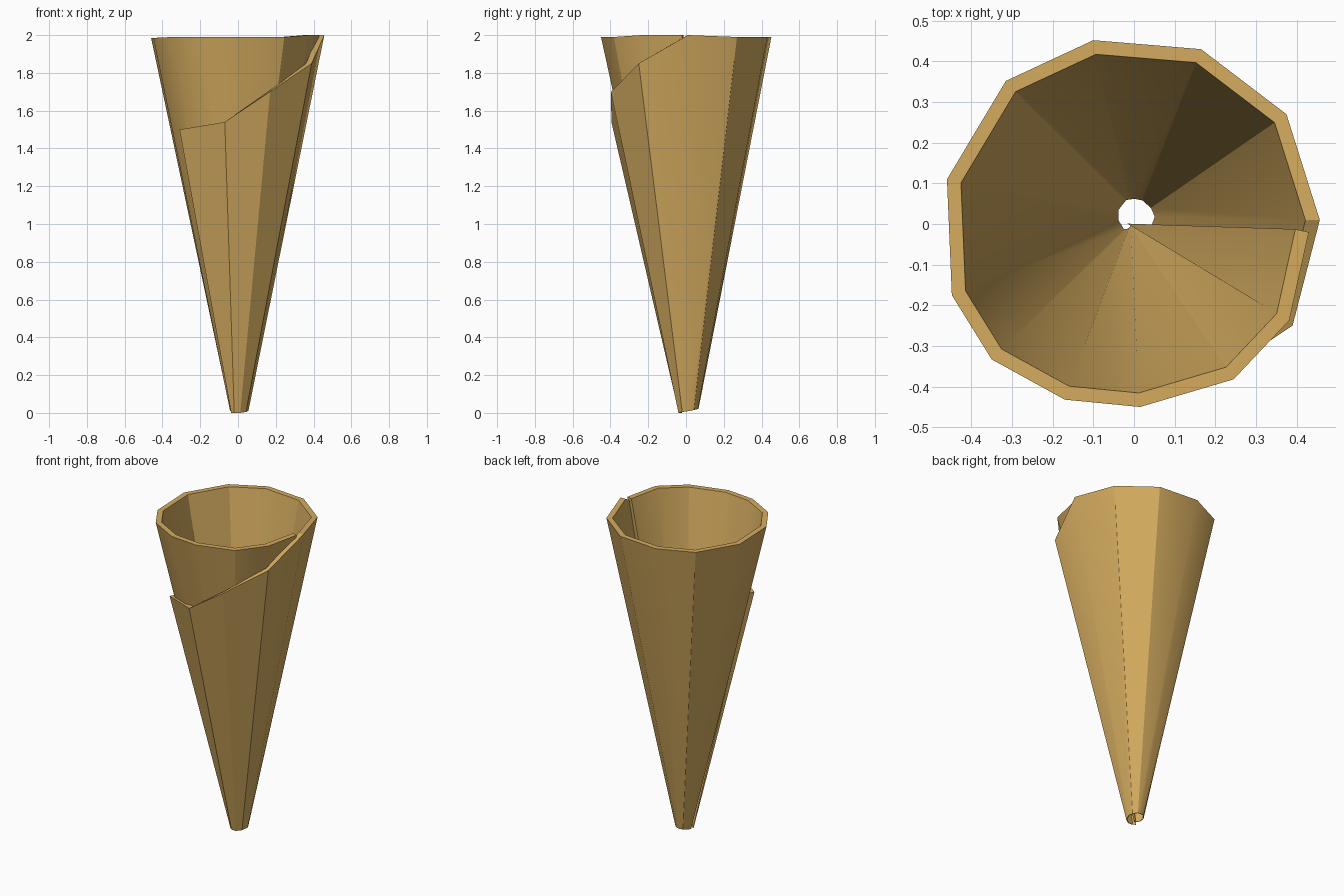
import bpy, bmesh
from mathutils import Vector

if "Cube" in bpy.data.objects:
    bpy.data.objects.remove(bpy.data.objects["Cube"])

# Rolled sheet: each column runs from the top rim (x, y, z) to the tip (x, y, z),
# starting at the inner edge and winding clockwise to the outer flap
COLUMNS = [
    (0.43, -0.02, 2.0, -0.012, 0.0, 0.01),
    (0.382, -0.237, 2.0, -0.008, -0.004, 0.01),
    (0.245, -0.382, 1.99, -0.006, -0.008, 0.01),
    (0.015, -0.45, 1.99, -0.012, -0.013, 0.01),
    (-0.17, -0.432, 1.99, -0.018, -0.016, 0.01),
    (-0.35, -0.333, 1.99, -0.028, -0.015, 0.01),
    (-0.448, -0.175, 1.985, -0.042, 0.008, 0.01),
    (-0.46, 0.11, 1.985, -0.042, 0.036, 0.015),
    (-0.315, 0.352, 1.985, -0.022, 0.062, 0.02),
    (-0.10, 0.452, 1.99, 0.0, 0.066, 0.02),
    (0.165, 0.43, 1.99, 0.022, 0.062, 0.02),
    (0.375, 0.27, 1.99, 0.045, 0.042, 0.015),
    (0.457, 0.01, 2.0, 0.055, 0.018, 0.01),
    (0.39, -0.25, 1.85, 0.042, -0.02, 0.005),
    (0.17, -0.397, 1.70, 0.012, -0.04, 0.0),
    (-0.07, -0.395, 1.54, -0.02, -0.038, 0.0),
    (-0.31, -0.25, 1.50, -0.036, -0.025, 0.0),
]
TOP_THICK, TIP_THICK = 0.034, 0.004

tops = [Vector(c[:3]) for c in COLUMNS]
tips = [Vector(c[3:]) for c in COLUMNS]
last = len(COLUMNS) - 1


def inward(i):
    """Mitred horizontal normal pointing into the roll."""
    sides = []
    for a, b in ((i - 1, i), (i, i + 1)):
        if a >= 0 and b <= last:
            d = tops[b] - tops[a]
            sides.append(Vector((d.y, -d.x, 0)).normalized())
    n = sum(sides, Vector()).normalized()
    return n / n.dot(sides[0])


bm = bmesh.new()
rings = []
for i in range(last + 1):
    n = inward(i)
    # outer top, outer tip, inner tip, inner top
    pts = (tops[i], tips[i], tips[i] + n * TIP_THICK, tops[i] + n * TOP_THICK)
    rings.append([bm.verts.new(p) for p in pts])

# Skin the wall, rims and the two end edges
for a, b in zip(rings, rings[1:]):
    for k in range(4):
        m = (k + 1) % 4
        bm.faces.new((a[k], a[m], b[m], b[k]))
bm.faces.new(rings[0])
bm.faces.new(rings[-1])
bmesh.ops.recalc_face_normals(bm, faces=bm.faces)

mesh = bpy.data.meshes.new("rolled_cone")
bm.to_mesh(mesh)
bm.free()
cone = bpy.data.objects.new("rolled_cone", mesh)
bpy.context.collection.objects.link(cone)

# Wafer colour
mat = bpy.data.materials.new("wafer tan")
mat.diffuse_color = (0.66, 0.41, 0.115, 1)
mat.use_nodes = True
mat.node_tree.nodes["Principled BSDF"].inputs["Base Color"].default_value = mat.diffuse_color
mesh.materials.append(mat)

# Smooth wall with crisp rims
bpy.context.view_layer.objects.active = cone
cone.select_set(True)
bpy.ops.object.shade_smooth_by_angle(angle=0.52)
